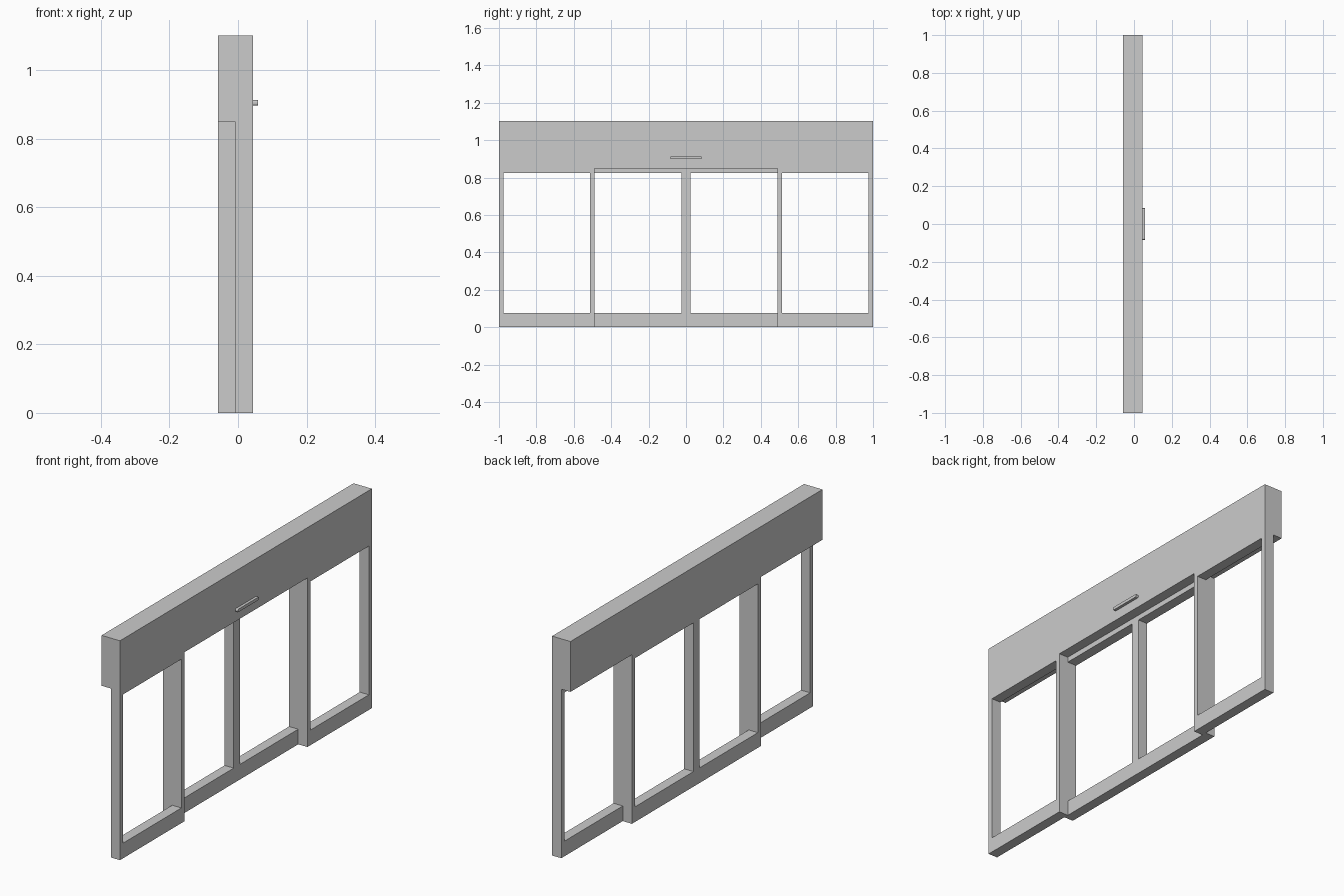
import bpy, bmesh

if "Cube" in bpy.data.objects:
    bpy.data.objects.remove(bpy.data.objects["Cube"])

BACK, MID, FRONT = -0.058, -0.007, 0.044   # the two door tracks in depth
DOOR_TOP, TOP = 0.849, 1.102
STILE, SENSOR_X = 0.024, 0.058


def add_object(name, bm):
    bmesh.ops.recalc_face_normals(bm, faces=bm.faces)
    mesh = bpy.data.meshes.new(name)
    bm.to_mesh(mesh)
    bm.free()
    obj = bpy.data.objects.new(name, mesh)
    bpy.context.collection.objects.link(obj)
    return obj


def box(name, lo, hi):
    bm = bmesh.new()
    bmesh.ops.create_cube(bm, size=1)
    for v in bm.verts:
        v.co = [(a + b) / 2 + c * (b - a) for a, b, c in zip(lo, hi, v.co)]
    return add_object(name, bm)


def frame(name, x0, x1, ys):
    """One-piece door frame; odd-numbered y spans are open between the rails."""
    zs = (0, 0.076, 0.823, DOOR_TOP)
    bm = bmesh.new()
    grid = [[bm.verts.new((x0, y, z)) for z in zs] for y in ys]
    for i in range(len(ys) - 1):
        for j in range(len(zs) - 1):
            if i % 2 and j == 1:
                continue
            bm.faces.new((grid[i][j], grid[i + 1][j],
                          grid[i + 1][j + 1], grid[i][j + 1]))
    geom = bmesh.ops.extrude_face_region(bm, geom=bm.faces[:], use_keep_orig=True)["geom"]
    for v in geom:
        if isinstance(v, bmesh.types.BMVert):
            v.co.x = x1
    return add_object(name, bm)


# Header housing over both tracks
box("header", (BACK, -1, DOOR_TOP), (FRONT, 1, TOP))

# Pair of sliding leaves, meeting in the middle on the back track
inner, outer = 0.512 - STILE, 0.512
frame("sliding_leaves", BACK, MID, (-outer, -inner, -STILE, STILE, inner, outer))

# Fixed side panels on the front track
for side, label in ((-1, "left"), (1, "right")):
    ys = sorted(side * y for y in (inner, outer, 1 - STILE, 1))
    frame(f"side_panel_{label}", MID, FRONT, ys)

# Motion sensor bar with rounded ends on the header
sensor = box("motion_sensor", (FRONT, -0.084, 0.898), (SENSOR_X, 0.084, 0.913))
bm = bmesh.new()
bm.from_mesh(sensor.data)
edges = [e for e in bm.edges if abs(e.verts[0].co.x - e.verts[1].co.x) > 0.005]
bmesh.ops.bevel(bm, geom=edges, offset=0.006, segments=3, profile=0.5, affect='EDGES')
bm.to_mesh(sensor.data)
bm.free()
